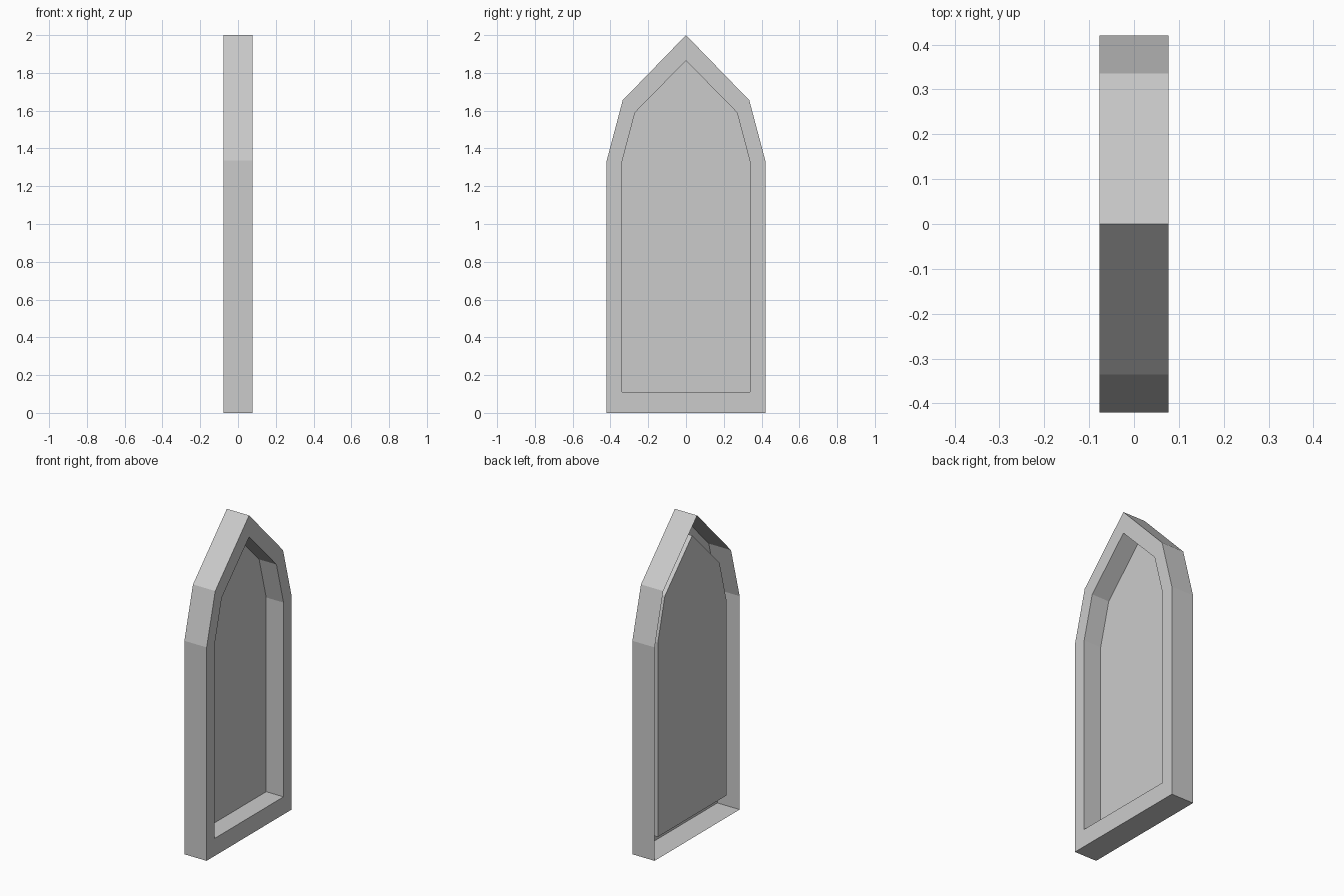
import bpy, bmesh

cube = bpy.data.objects.get("Cube")
if cube:
    bpy.data.objects.remove(cube, do_unlink=True)

# Plain grey material
grey = bpy.data.materials.new("plain grey")
grey.use_nodes = True
colour = (0.6, 0.6, 0.6, 1.0)
grey.diffuse_color = colour
bsdf = next(n for n in grey.node_tree.nodes if n.type == 'BSDF_PRINCIPLED')
bsdf.inputs["Base Color"].default_value = colour
bsdf.inputs["Roughness"].default_value = 0.8

HALF = 0.077      # half thickness of the frame
PANEL_X = -0.043  # depth of the recessed panel


def arch(half):
    """Mirror one half of a pointed arch (y, z) into a full outline."""
    return half + [(-y, z) for y, z in reversed(half) if y > 0]


outer = arch([(0.42, 0), (0.42, 1.335), (0.335, 1.655), (0, 2)])
inner = arch([(0.34, 0.11), (0.34, 1.325), (0.27, 1.59), (0, 1.865)])

# Successive outlines: open back rim, front rim, recess rim, recess floor
bm = bmesh.new()
loops = [[bm.verts.new((x, y, z)) for y, z in outline]
         for x, outline in ((-HALF, outer), (HALF, outer),
                            (HALF, inner), (PANEL_X, inner))]

# Outer walls, front border and recess walls
for a, b in zip(loops, loops[1:]):
    for i in range(len(a)):
        j = (i + 1) % len(a)
        bm.faces.new((a[i], a[j], b[j], b[i]))

# Recessed panel
bm.faces.new(loops[-1])

mesh = bpy.data.meshes.new("arched_window_frame")
bm.to_mesh(mesh)
bm.free()
mesh.materials.append(grey)
frame = bpy.data.objects.new("arched_window_frame", mesh)
bpy.context.collection.objects.link(frame)
